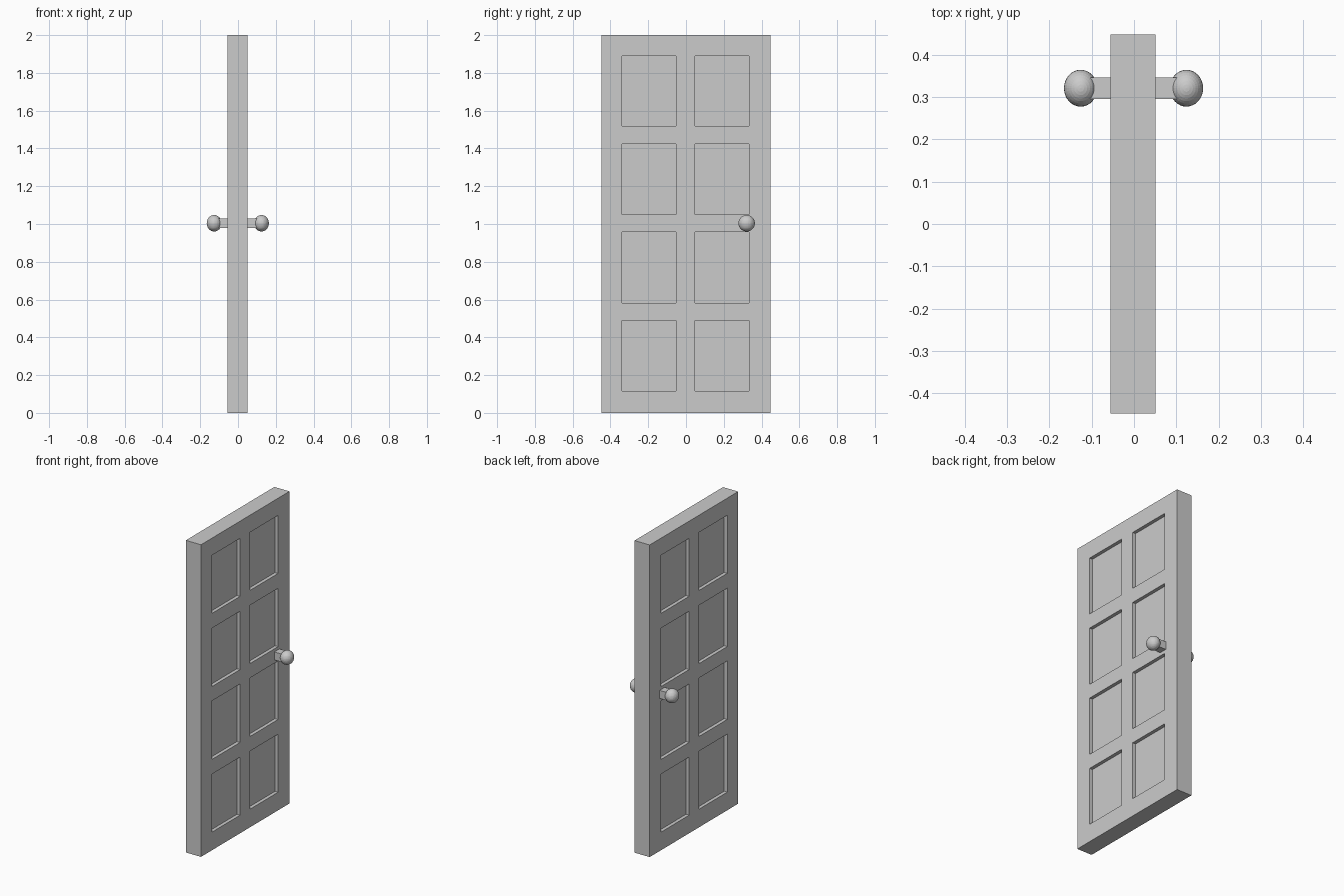
import bpy, bmesh
from mathutils import Matrix, Vector

if "Cube" in bpy.data.objects:
    bpy.data.objects.remove(bpy.data.objects["Cube"])

X0, X1 = -0.056, 0.051            # slab faces
HALF_W, HEIGHT = 0.448, 2.0
COLS = [(-0.338, -0.052), (0.048, 0.333)]
ROWS = [(0.116, 0.488), (0.582, 0.957), (1.049, 1.423), (1.518, 1.890)]
DEPTH = 0.022
KNOB_Y, KNOB_Z = 0.321, 1.004


def add_box(bm, lo, hi):
    lo, hi = Vector(lo), Vector(hi)
    m = Matrix.Translation((lo + hi) / 2) @ Matrix.Diagonal((*(hi - lo), 1))
    bmesh.ops.create_cube(bm, size=1, matrix=m)


def finish(bm, name):
    bm.normal_update()
    mesh = bpy.data.meshes.new(name)
    bm.to_mesh(mesh)
    bm.free()
    obj = bpy.data.objects.new(name, mesh)
    bpy.context.collection.objects.link(obj)
    return obj


# Door slab, cut along the panel borders
bm = bmesh.new()
add_box(bm, (X0, -HALF_W, 0), (X1, HALF_W, HEIGHT))
cuts = [((0, y, 0), (0, 1, 0)) for c in COLS for y in c]
cuts += [((0, 0, z), (0, 0, 1)) for r in ROWS for z in r]
for co, no in cuts:
    bmesh.ops.bisect_plane(bm, geom=bm.verts[:] + bm.edges[:] + bm.faces[:],
                           dist=1e-5, plane_co=co, plane_no=no)
bm.normal_update()


# Recessed panels on both faces
def is_panel(f):
    c = f.calc_center_median()
    return (abs(f.normal.x) > 0.9 and any(a < c.y < b for a, b in COLS)
            and any(a < c.z < b for a, b in ROWS))


panels = [f for f in bm.faces if is_panel(f)]
for f in bmesh.ops.extrude_discrete_faces(bm, faces=panels)["faces"]:
    side = 1 if f.calc_center_median().x > 0 else -1
    bmesh.ops.translate(bm, verts=f.verts[:], vec=(-side * DEPTH, 0, 0))
bmesh.ops.recalc_face_normals(bm, faces=bm.faces[:])
finish(bm, "door_panel")

# Square stem and slightly flattened ball on each side
for name, face_x, ball_x in (("front", X1, 0.124), ("back", X0, -0.126)):
    bm = bmesh.new()
    xs = sorted((face_x, ball_x))
    add_box(bm, (xs[0], KNOB_Y - 0.0255, KNOB_Z - 0.0255),
            (xs[1], KNOB_Y + 0.0255, KNOB_Z + 0.0255))
    finish(bm, name + "_knob_stem")

    bm = bmesh.new()
    bmesh.ops.create_uvsphere(
        bm, u_segments=32, v_segments=16, radius=1,
        matrix=Matrix.Translation((ball_x, KNOB_Y, KNOB_Z))
        @ Matrix.Diagonal((0.0395, 0.0435, 0.0435, 1)))
    finish(bm, name + "_knob")
